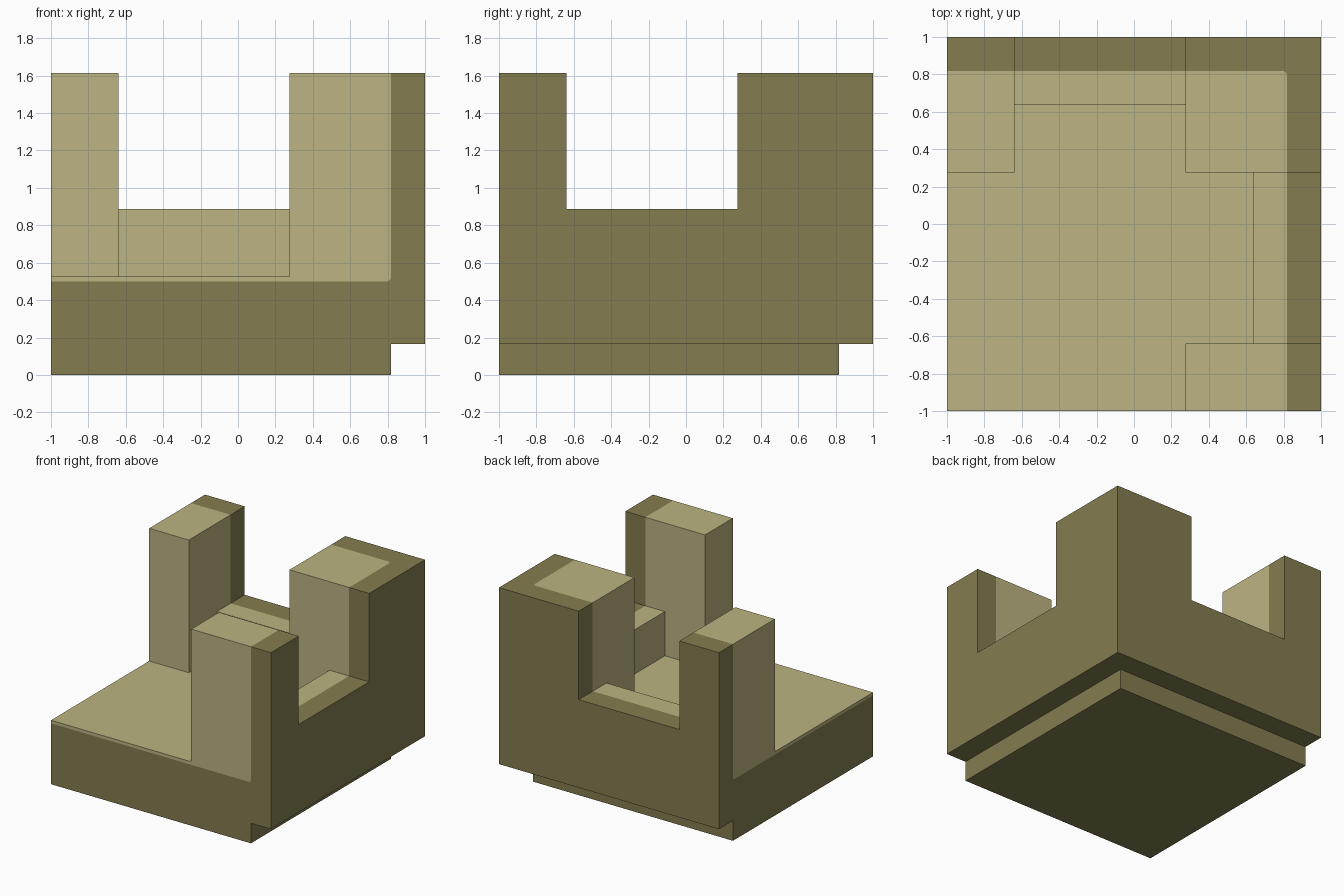
import bpy
import bmesh
import math
from mathutils import Vector

if "Cube" in bpy.data.objects:
    bpy.data.objects.remove(bpy.data.objects["Cube"])

# Main dimensions
EDGE = 0.818        # where the rim colour and the bottom rebate begin
BAND = 0.5          # top of the dark band
R = 0.025           # rounding of the light colour's corners
REBATE, FLOOR, PARAPET, TOP = 0.165, 0.525, 0.888, 1.615
GRID = [-1, -0.64, 0.275, 0.64, EDGE - R, EDGE, 1]
LEVELS = [0, REBATE, BAND, FLOOR, PARAPET, TOP]
TANGENTS = [math.radians(a) for a in (22.5, 45, 67.5)]


def material(name, colour):
    m = bpy.data.materials.new(name)
    m.diffuse_color = (*colour, 1)
    m.use_nodes = True
    m.node_tree.nodes["Principled BSDF"].inputs["Base Color"].default_value = m.diffuse_color
    return m


def height(x, y):
    """Top of the model over a point: merlon, parapet or floor."""
    def merlon(along):
        return along < -0.64 or along > 0.275
    if (y > 0.275 and merlon(x) and (x < 0 or x > 0.275)) or \
            (x > 0.275 and merlon(y)):
        return TOP
    return PARAPET if max(x, y) > 0.64 else FLOOR


def solid(i, j, k):
    """Is this cell of the uneven grid filled?"""
    n = len(GRID) - 1
    if not (0 <= i < n and 0 <= j < n and 0 <= k < len(LEVELS) - 1):
        return False
    x, y = (GRID[i] + GRID[i + 1]) / 2, (GRID[j] + GRID[j + 1]) / 2
    z = (LEVELS[k] + LEVELS[k + 1]) / 2
    if z < REBATE and max(x, y) > EDGE:
        return False
    return z < height(x, y)


# Outer skin of the battlement corner
bm = bmesh.new()
axes = (GRID, GRID, LEVELS)
for i in range(len(GRID) - 1):
    for j in range(len(GRID) - 1):
        for k in range(len(LEVELS) - 1):
            cell = (i, j, k)
            if not solid(*cell):
                continue
            for axis in range(3):
                b, c = (axis + 1) % 3, (axis + 2) % 3
                for side in (0, 1):
                    near = list(cell)
                    near[axis] += 1 if side else -1
                    if solid(*near):
                        continue
                    verts = []
                    for db, dc in ((0, 0), (1, 0), (1, 1), (0, 1)):
                        p = [0, 0, 0]
                        p[axis] = axes[axis][cell[axis] + side]
                        p[b] = axes[b][cell[b] + db]
                        p[c] = axes[c][cell[c] + dc]
                        verts.append(bm.verts.new(p))
                    bm.faces.new(verts if side else verts[::-1])
bmesh.ops.remove_doubles(bm, verts=bm.verts[:], dist=1e-5)
bm.normal_update()

CORNER = Vector((EDGE - R, EDGE - R, BAND + R))
SIGN = Vector((1, 1, -1))


def outward(p):
    """Distance past the rounding centre along each axis."""
    return [(p[a] - CORNER[a]) * SIGN[a] for a in range(3)]


def plane_axes(face):
    return [a for a in range(3) if abs(face.normal[a]) < 0.5]


# Cut the rounded colour corners into the small corner faces
for face in bm.faces[:]:
    a, b = plane_axes(face)
    d = outward(face.calc_center_median())
    if not (0 < d[a] < R and 0 < d[b] < R and max(d) < R):
        continue
    pieces = [face]
    for t in TANGENTS:
        n = Vector((0, 0, 0))
        n[a], n[b] = math.cos(t) * SIGN[a], math.sin(t) * SIGN[b]
        geom = set(pieces)
        for f in pieces:
            geom.update(f.edges)
            geom.update(f.verts)
        out = bmesh.ops.bisect_plane(bm, geom=list(geom), dist=1e-6,
                                     plane_co=CORNER + n * R, plane_no=n)
        pieces = [g for g in out["geom"] if isinstance(g, bmesh.types.BMFace)]
bm.normal_update()

# Colour by position: dark rim and lower band, light inner stone
for face in bm.faces:
    a, b = plane_axes(face)
    d = outward(face.calc_center_median())
    dark = max(d) > R
    if d[a] > 0 and d[b] > 0:
        dark = dark or any(math.cos(t) * d[a] + math.sin(t) * d[b] > R
                           for t in TANGENTS)
    face.material_index = 1 if dark else 0

# Merge the flat grid faces that share a colour
bmesh.ops.dissolve_limit(bm, angle_limit=0.01, verts=bm.verts[:],
                         edges=bm.edges[:], delimit={'MATERIAL'})

mesh = bpy.data.meshes.new("battlement_corner")
bm.to_mesh(mesh)
bm.free()
mesh.materials.append(material("light stone", (0.503, 0.456, 0.223)))
mesh.materials.append(material("dark stone", (0.231, 0.205, 0.080)))
obj = bpy.data.objects.new("battlement_corner", mesh)
bpy.context.collection.objects.link(obj)
